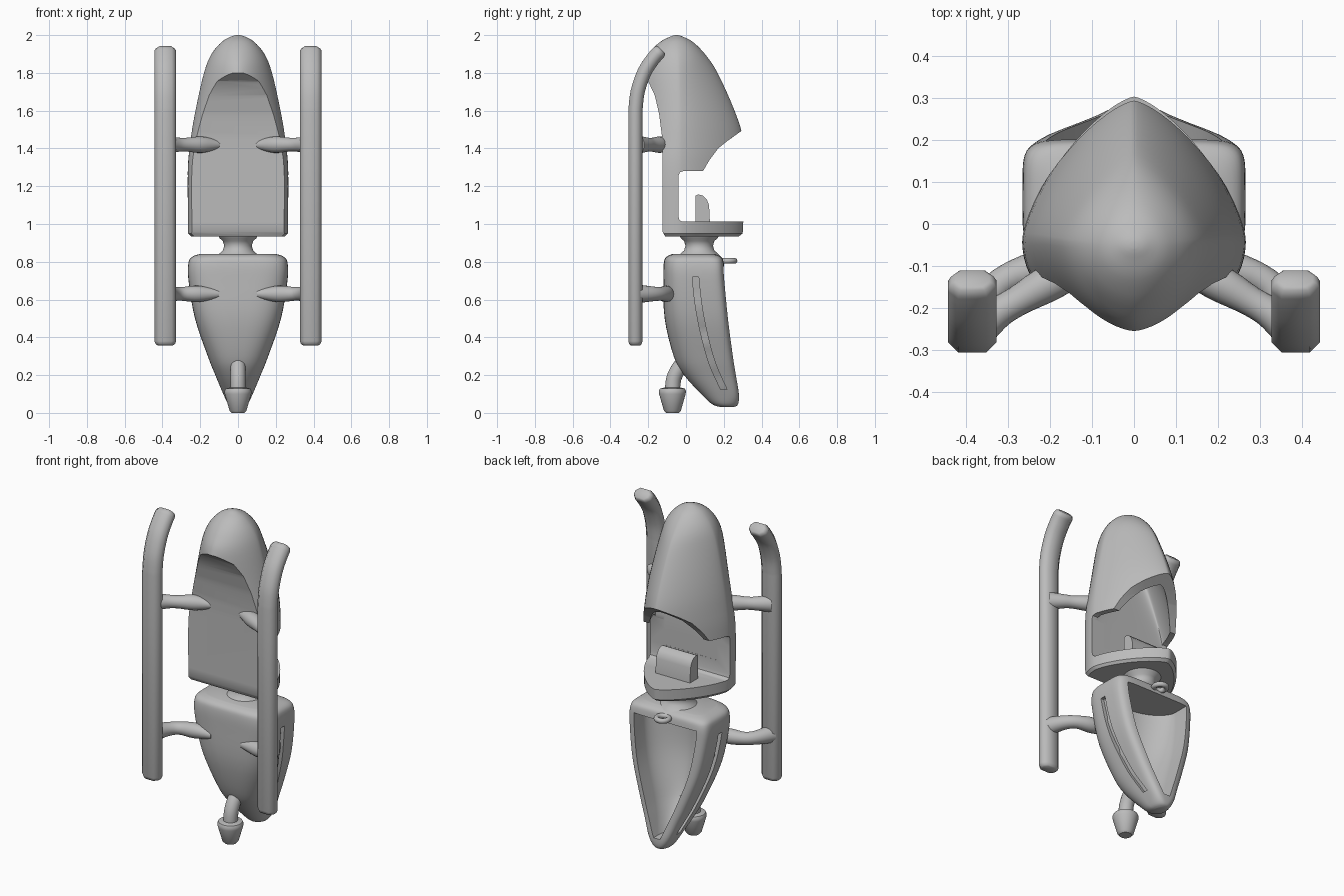
import bpy, bmesh, math
from mathutils import Vector

old = bpy.data.objects.get("Cube")
if old:
    bpy.data.objects.remove(old, do_unlink=True)

grey = bpy.data.materials.new("plain grey")
grey.use_nodes = True
GREY = (0.5, 0.5, 0.5, 1)
grey.diffuse_color = GREY
grey.node_tree.nodes["Principled BSDF"].inputs["Base Color"].default_value = GREY


def loft(name, rings):
    """Closed skin through rings of equal point count."""
    bm = bmesh.new()
    loops = [[bm.verts.new(p) for p in ring] for ring in rings]
    count = len(loops[0])
    for a, b in zip(loops, loops[1:]):
        for i in range(count):
            j = (i + 1) % count
            bm.faces.new((a[i], a[j], b[j], b[i]))
    bm.faces.new(loops[0][::-1])
    bm.faces.new(loops[-1])
    bmesh.ops.recalc_face_normals(bm, faces=bm.faces)
    mesh = bpy.data.meshes.new(name)
    bm.to_mesh(mesh)
    bm.free()
    obj = bpy.data.objects.new(name, mesh)
    bpy.context.collection.objects.link(obj)
    mesh.materials.append(grey)
    return obj


def carve(obj, cutter):
    """Subtract the cutter, bake the result and drop the cutter."""
    mod = obj.modifiers.new("cut", "BOOLEAN")
    mod.operation = "DIFFERENCE"
    mod.solver = "EXACT"
    mod.object = cutter
    graph = bpy.context.evaluated_depsgraph_get()
    mesh = bpy.data.meshes.new_from_object(obj.evaluated_get(graph))
    obj.modifiers.clear()
    obj.data = mesh
    bpy.data.objects.remove(cutter, do_unlink=True)


def finish(obj, angle=35):
    bpy.ops.object.select_all(action="DESELECT")
    obj.select_set(True)
    bpy.context.view_layer.objects.active = obj
    bpy.ops.object.shade_smooth_by_angle(angle=math.radians(angle))


def spline(rows, steps=4):
    """Smooth rows of numbers with a Catmull-Rom curve."""
    out = []
    for i in range(len(rows) - 1):
        quad = [rows[max(i - 1, 0)], rows[i], rows[i + 1], rows[min(i + 2, len(rows) - 1)]]
        for k in range(steps):
            t = k / steps
            out.append(tuple(
                b + t * ((c - a) + t * (2 * a - 5 * b + 4 * c - d + t * (3 * (b - c) + d - a))) / 2
                for a, b, c, d in zip(*quad)))
    return out + [tuple(rows[-1])]


def hull_ring(z, w, front, mid, back, nf, nb, count=64):
    """Superellipse section with its own front and back reach and squareness."""
    ring = []
    for i in range(count):
        a = math.tau * i / count
        c, s = math.cos(a), math.sin(a)
        e = 2 / (nf if s < 0 else nb)
        reach = mid - front if s < 0 else back - mid
        ring.append((math.copysign(w * abs(c) ** e, c),
                     mid + math.copysign(reach * abs(s) ** e, s), z))
    return ring


def hull(name, rows):
    return loft(name, [hull_ring(*r) for r in rows])


def lathe(name, y, rows):
    return hull(name, [(z, r, y - r, y, y + r, 2, 2) for z, r in rows])


def prism(name, profile, half):
    return loft(name, [[(x, y, z) for y, z in profile] for x in (-half, half)])


def sweep(name, path, section, side, scales):
    path, side = [Vector(p) for p in path], Vector(side)
    rings = []
    for i, p in enumerate(path):
        t = (path[min(i + 1, len(path) - 1)] - path[max(i - 1, 0)]).normalized()
        up = t.cross(side).normalized()
        rings.append([p + (side * u + up * v) * scales[i] for u, v in section])
    return loft(name, rings)


def circle(r, count=20):
    return [(r * math.cos(math.tau * i / count), r * math.sin(math.tau * i / count))
            for i in range(count)]


# Hood, backrest and floor: z, half width, front, middle, back, front and back squareness
hood_rows = [(0.935, 0.25, -0.23, -0.03, 0.28, 2.2, 1.4)] + spline([
    (0.95, 0.264, -0.24, -0.035, 0.3, 2.2, 1.4),
    (1.28, 0.266, -0.25, -0.035, 0.315, 2.1, 1.4),
    (1.45, 0.25, -0.26, -0.035, 0.303, 1.8, 1.4),
    (1.6, 0.225, -0.265, -0.035, 0.257, 1.65, 1.4),
    (1.8, 0.18, -0.255, -0.04, 0.167, 1.65, 1.4),
    (1.9, 0.14, -0.202, -0.045, 0.1, 1.8, 1.6),
    (1.965, 0.085, -0.135, -0.05, 0.035, 2, 1.8),
    (1.993, 0.035, -0.08, -0.05, -0.02, 2, 2),
    (2.0, 0.008, -0.058, -0.05, -0.042, 2, 2)])
hood = hull("hood_backrest_and_floor", hood_rows)

# Flat underside with a hooked scoop below the nose
carve(hood, prism("scoop_cutter", [
    (-0.4, 1.82), (-0.25, 1.8), (-0.2, 1.755), (-0.165, 1.68), (-0.142, 1.58),
    (-0.128, 1.47), (-0.125, 1.4), (-0.125, 0.96), (-0.105, 0.925), (-0.4, 0.925)], 0.5))
# Open cockpit between the floor and the hood
carve(hood, prism("cockpit_cutter", [
    (-0.02, 1.012), (-0.035, 1.022), (-0.04, 1.04), (-0.04, 1.255), (-0.033, 1.273),
    (-0.015, 1.28), (0.09, 1.28), (0.125, 1.34), (0.17, 1.4), (0.22, 1.44), (0.29, 1.49),
    (0.5, 1.6), (0.5, 1.012)], 0.5))
# Tapering hollow inside the hood
hollow = []
for z, w, f, m, b, nf, nb in hood_rows:
    if 1.1 < z < 1.68:
        rise = max(0, z - 1.28)
        hollow.append((z, w - 0.035 - rise * 0.2, -0.041 - rise * 0.08, -0.035,
                       b - 0.04 - rise * 0.2, 3, nb))
z, w, f, m, b, nf, nb = hollow[-1]
hollow.append((z + 0.04, w * 0.6, f * 0.8, m, b * 0.6, nf, nb))
carve(hood, hull("hollow_cutter", hollow))
finish(hood)

# Seat block
finish(prism("seat_block", [
    (0.05, 1.0), (0.05, 1.15), (0.065, 1.157), (0.09, 1.15), (0.11, 1.13),
    (0.122, 1.1), (0.127, 1.0)], 0.115))

# Neck joint
finish(lathe("neck", 0.07, [(0.82, 0.12), (0.842, 0.1), (0.86, 0.08), (0.885, 0.073),
                            (0.91, 0.08), (0.925, 0.098), (0.94, 0.105)]), 60)

# Lower pod
pod_rows = spline([
    (0.03, 0.025, 0.19, 0.22, 0.25, 2, 2),
    (0.045, 0.05, 0.14, 0.2, 0.275, 2, 2.5),
    (0.1, 0.078, 0.08, 0.18, 0.28, 2.2, 4),
    (0.2, 0.12, -0.01, 0.13, 0.265, 2.4, 5),
    (0.3, 0.16, -0.065, 0.1, 0.25, 2.6, 6),
    (0.5, 0.228, -0.113, 0.07, 0.225, 3.1, 7),
    (0.7, 0.262, -0.12, 0.05, 0.207, 3.6, 7),
    (0.79, 0.263, -0.118, 0.04, 0.2, 3.7, 7),
    (0.825, 0.245, -0.105, 0.04, 0.187, 3.6, 6),
    (0.842, 0.2, -0.07, 0.04, 0.15, 3.5, 5)])
pod = hull("lower_pod", pod_rows)
# Open bay at the back of the pod, narrowing with depth
carve(pod, hull("bay_cutter", [
    (z, w - 0.057, f + 0.085, m + 0.06, b + 0.1, 1.8, 8)
    for z, w, f, m, b, nf, nb in pod_rows if 0.095 < z < 0.775]))


def pod_width(z):
    return min(pod_rows, key=lambda r: abs(r[0] - z))[1]


# Curved side grooves
groove = spline([(0.05, 0.72), (0.065, 0.58), (0.095, 0.42), (0.14, 0.26), (0.2, 0.125)])
for s in (1, -1):
    carve(pod, loft("groove_cutter", [
        [(s * (pod_width(z) + dx), y + dy, z)
         for dx, dy in ((-0.022, -0.017), (0.05, -0.017), (0.05, 0.017), (-0.022, 0.017))]
        for y, z in groove]))
finish(pod)

# Loop on the pod's rear edge
bpy.ops.mesh.primitive_torus_add(location=(0, 0.222, 0.805), major_radius=0.035,
                                 minor_radius=0.015, major_segments=32, minor_segments=12)
loop = bpy.context.object
loop.name = "rear_loop"
loop.data.materials.append(grey)
finish(loop, 60)

# Bent pipe and tapered foot
pipe = spline([(0, 0.01, 0.29), (0, -0.035, 0.24), (0, -0.065, 0.18), (0, -0.072, 0.11)])
finish(sweep("foot_pipe", pipe, circle(0.04), (1, 0, 0), [1] * len(pipe)), 60)
finish(lathe("foot_cup", -0.072, [(0, 0.034), (0.012, 0.045), (0.1, 0.07), (0.115, 0.072),
                                  (0.128, 0.066), (0.134, 0.045)]))

# Runners and their struts
a, b, c = 0.058, 0.0375, 0.024
octagon = [(a, b - c), (a - c, b), (c - a, b), (-a, b - c),
           (-a, c - b), (c - a, -b), (a - c, -b), (a, c - b)]
bend = spline([(-0.268, 1.6), (-0.256, 1.7), (-0.222, 1.8), (-0.18, 1.867), (-0.145, 1.908)])
line = [(-0.268, 0.358), (-0.268, 0.364), (-0.268, 0.38)] + bend + [(-0.134, 1.919), (-0.13, 1.923)]
ends = [0.7, 0.88]
for s, side in ((1, "left"), (-1, "right")):
    finish(sweep(side + "_runner", [(s * 0.385, y, z) for y, z in line], octagon, (1, 0, 0),
                 ends + [1] * (len(line) - 4) + ends[::-1]), 50)
    for part, z, points in (
            ("upper", 1.42, [(0.1, -0.105), (0.19, -0.135), (0.28, -0.185), (0.33, -0.215), (0.385, -0.26)]),
            ("lower", 0.63, [(0.1, -0.1), (0.21, -0.105), (0.3, -0.13), (0.35, -0.18), (0.385, -0.26)])):
        rows = spline([(x, y, k) for (x, y), k in zip(points, (0.6, 1.2, 1, 1.1, 1.4))])
        finish(sweep(f"{side}_{part}_strut", [(s * x, y, z) for x, y, k in rows],
                     circle(0.036), (0, 0, 1), [k for x, y, k in rows]), 60)
